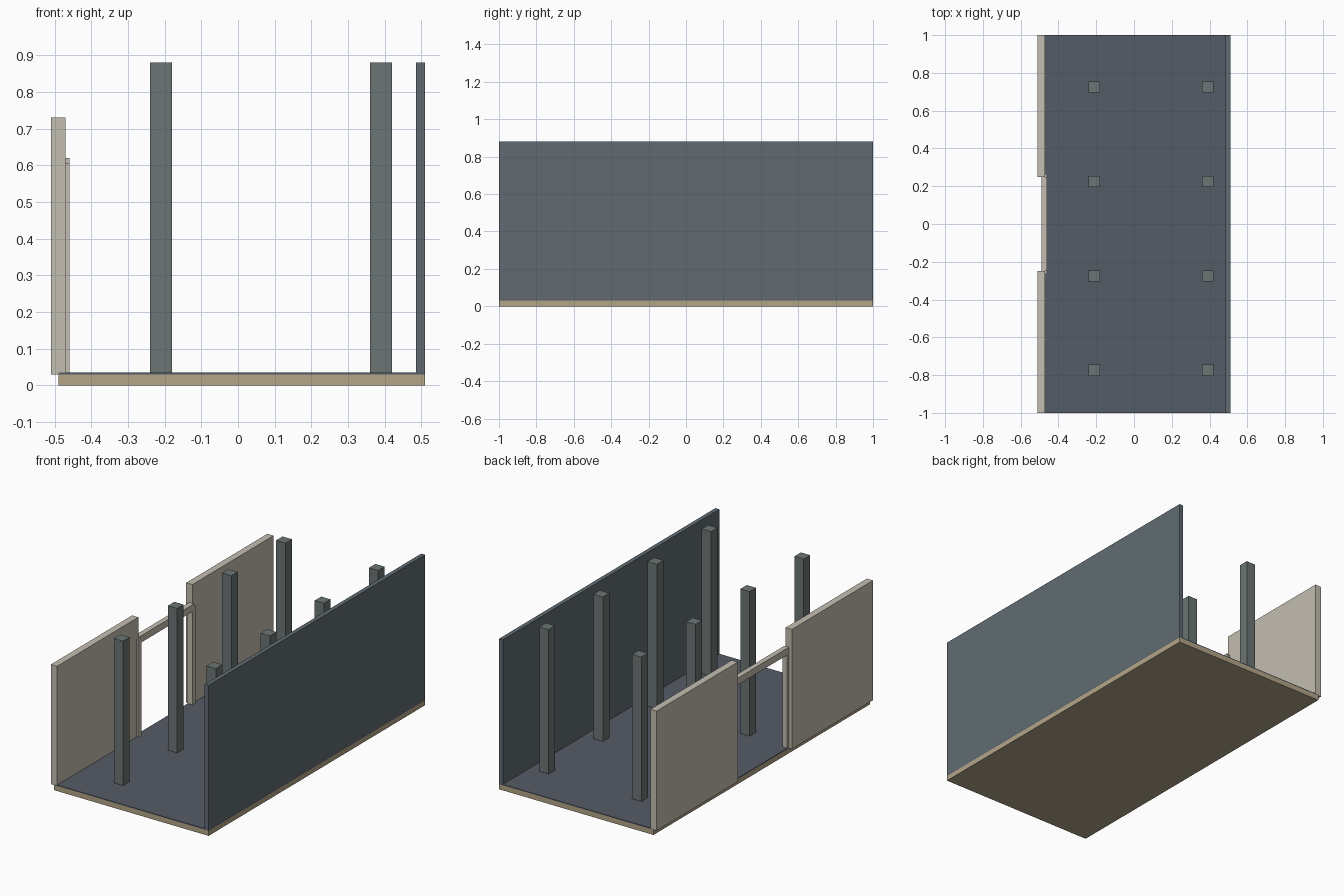
import bpy

if "Cube" in bpy.data.objects:
    bpy.data.objects.remove(bpy.data.objects["Cube"])


def material(name, rgb):
    m = bpy.data.materials.new(name)
    # sRGB 0-255 to linear
    m.diffuse_color = [(c / 255) ** 2.2 for c in rgb] + [1]
    m.use_nodes = True
    m.node_tree.nodes["Principled BSDF"].inputs["Base Color"].default_value = m.diffuse_color
    return m


TAN = material("tan_base", (178, 163, 135))
FLOOR = material("dark_floor", (86, 93, 102))
SLATE = material("slate_wall", (97, 107, 114))
COLUMN = material("grey_column", (108, 117, 116))
CREAM = material("cream_panel", (194, 189, 175))


def box(name, x, y, z, mat):
    """Axis-aligned box from (min, max) pairs."""
    bpy.ops.mesh.primitive_cube_add(size=1)
    ob = bpy.context.object
    ob.name = name
    for v in ob.data.vertices:
        v.co = [(r[0] + r[1]) / 2 + c * (r[1] - r[0]) for r, c in zip((x, y, z), v.co)]
    ob.data.materials.append(mat)
    return ob


# Base slab and thin floor covering
box("base_slab", (-0.49, 0.51), (-1, 1), (0, 0.03), TAN)
box("floor_covering", (-0.49, 0.51), (-1, 1), (0.03, 0.035), FLOOR)

# Tall solid wall on the right
box("tall_wall", (0.485, 0.51), (-1, 1), (0.03, 0.88), SLATE)

# Left wall panels and door jambs on both sides of the opening
for side, s in (("front", -1), ("back", 1)):
    box(f"{side}_panel", (-0.51, -0.47), sorted((s * 0.25, s * 1)), (0.03, 0.73), CREAM)
    box(f"{side}_door_jamb", (-0.49, -0.46), sorted((s * 0.235, s * 0.265)), (0.03, 0.605), CREAM)

# Door lintel
box("door_lintel", (-0.49, -0.46), (-0.25, 0.25), (0.58, 0.62), CREAM)

# Two rows of square columns
for row, x in (("left", -0.21), ("right", 0.39)):
    for i in range(4):
        y = -0.775 + 0.5 * i
        box(f"{row}_column_{i + 1}", (x - 0.03, x + 0.03), (y - 0.03, y + 0.03), (0.035, 0.88), COLUMN)
